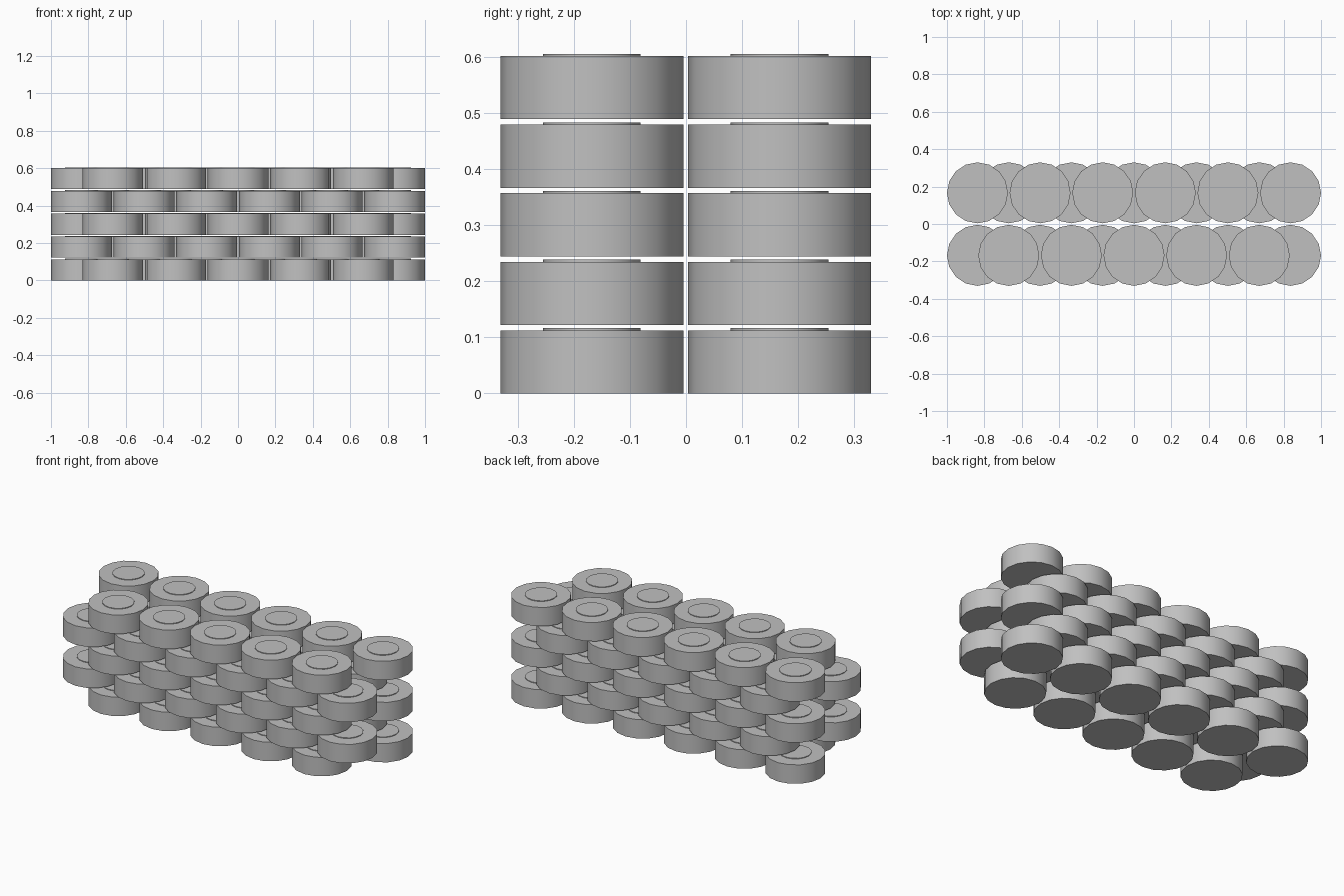
import bpy, bmesh, math

if "Cube" in bpy.data.objects:
    bpy.data.objects.remove(bpy.data.objects["Cube"])

SIDES = 16
RADIUS, HEIGHT = 0.163, 0.1125
LIP_RADIUS, LIP_HEIGHT = 0.087, 0.004
PITCH_X, PITCH_Z = 0.3348, 0.1222
LAYERS = 5

grey = bpy.data.materials.new("light grey")
grey.diffuse_color = (0.53, 0.53, 0.53, 1)
grey.use_nodes = True
grey.node_tree.nodes["Principled BSDF"].inputs["Base Color"].default_value = grey.diffuse_color


def disc_mesh():
    """Round block with a slightly raised central pad on top."""
    profile = [(RADIUS, 0), (RADIUS, HEIGHT),
               (LIP_RADIUS, HEIGHT), (LIP_RADIUS, HEIGHT + LIP_HEIGHT)]
    bm = bmesh.new()
    rings = [[bm.verts.new((r * math.cos(2 * math.pi * i / SIDES),
                            r * math.sin(2 * math.pi * i / SIDES), z))
              for i in range(SIDES)] for r, z in profile]
    for low, high in zip(rings, rings[1:]):
        for i in range(SIDES):
            j = (i + 1) % SIDES
            bm.faces.new((low[i], low[j], high[j], high[i]))
    bm.faces.new(rings[0][::-1])
    bm.faces.new(rings[-1])
    mesh = bpy.data.meshes.new("round_block")
    bm.to_mesh(mesh)
    bm.free()
    mesh.materials.append(grey)
    mesh.shade_smooth()
    mesh.set_sharp_from_angle(angle=math.radians(35))
    return mesh


mesh = disc_mesh()

# Two rows of staggered layers, five and six blocks alternating
for row, y in (("front", -0.1677), ("back", 0.1667)):
    for layer in range(LAYERS):
        count = 5 + (layer + (row == "back")) % 2
        for i in range(count):
            block = bpy.data.objects.new(f"{row}_block_{layer + 1}_{i + 1}", mesh)
            block.location = ((i - (count - 1) / 2) * PITCH_X, y, layer * PITCH_Z)
            bpy.context.collection.objects.link(block)
